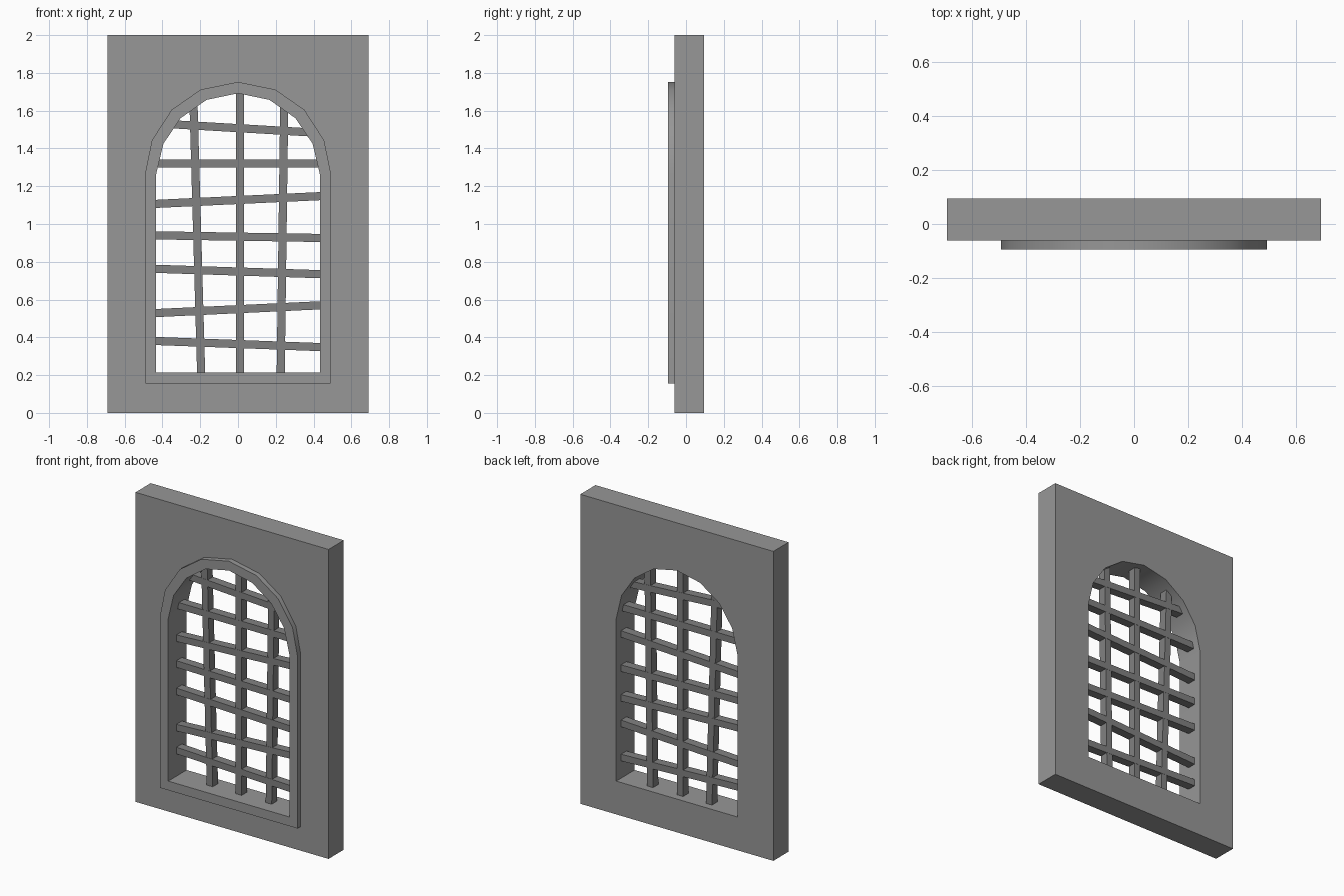
import bpy, bmesh, math
from mathutils import Vector

if "Cube" in bpy.data.objects:
    bpy.data.objects.remove(bpy.data.objects["Cube"])


def grey(name, v):
    m = bpy.data.materials.new(name)
    m.diffuse_color = (v, v, v, 1)
    m.use_nodes = True
    m.node_tree.nodes["Principled BSDF"].inputs["Base Color"].default_value = m.diffuse_color
    return m


stone = grey("stone", 0.31)
iron = grey("iron", 0.22)


def arch(half, base):
    """Closed outline: flat base plus a mirrored half arch (springing to crown)."""
    right = [(half[0][0], base)] + half
    left = [(-x, z) for x, z in reversed(right) if x > 0]
    return right + left


def plate(name, outlines, y0, y1):
    """Extruded flat plate in the XZ plane; the second outline is a hole."""
    cu = bpy.data.curves.new(name, 'CURVE')
    cu.dimensions = '2D'
    cu.fill_mode = 'BOTH'
    cu.extrude = (y1 - y0) / 2
    for pts in outlines:
        sp = cu.splines.new('POLY')
        sp.points.add(len(pts) - 1)
        for p, (x, z) in zip(sp.points, pts):
            p.co = (x, z, 0, 1)
        sp.use_cyclic_u = True
    ob = bpy.data.objects.new(name, cu)
    bpy.context.collection.objects.link(ob)
    ob.rotation_euler.x = math.pi / 2
    ob.location.y = (y0 + y1) / 2
    bpy.ops.object.select_all(action='DESELECT')
    bpy.context.view_layer.objects.active = ob
    ob.select_set(True)
    bpy.ops.object.convert(target='MESH')
    # Weld caps to sides, then smooth the arch while keeping edges sharp
    me = bpy.context.object.data
    bm = bmesh.new()
    bm.from_mesh(me)
    bmesh.ops.remove_doubles(bm, verts=bm.verts, dist=1e-4)
    bmesh.ops.recalc_face_normals(bm, faces=bm.faces)
    bm.to_mesh(me)
    bm.free()
    me.materials.clear()
    me.materials.append(stone)
    bpy.ops.object.shade_smooth_by_angle(angle=math.radians(40))


def bar(name, a, b, width, depth):
    """Square bar between two (x, z) points, set in the middle of the wall."""
    a, b = Vector((a[0], 0.0175, a[1])), Vector((b[0], 0.0175, b[1]))
    d = b - a
    bpy.ops.mesh.primitive_cube_add(size=1, location=(a + b) / 2)
    ob = bpy.context.object
    ob.name = name
    ob.scale = (d.length, depth, width)
    ob.rotation_euler.y = -math.atan2(d.z, d.x)
    ob.data.materials.append(iron)


inner = arch([(0.433, 1.265), (0.395, 1.425), (0.304, 1.56), (0.167, 1.657), (0, 1.692)], 0.215)
outer = arch([(0.491, 1.27), (0.456, 1.443), (0.351, 1.605), (0.197, 1.712), (0, 1.752)], 0.156)
slab = [(-0.69, 0), (0.69, 0), (0.69, 2), (-0.69, 2)]

# Wall slab with arched opening, and raised trim on the front
plate("wall", [slab, inner], -0.061, 0.094)
plate("window_trim", [outer, inner], -0.094, -0.061)

# Crooked horizontal bars: left and right heights
for i, (zl, zr) in enumerate([(1.531, 1.484), (1.32, 1.32), (1.106, 1.148), (0.94, 0.926),
                              (0.763, 0.734), (0.528, 0.57), (0.381, 0.348)]):
    hw = 0.40 if i == 0 else 0.445
    bar(f"cross_bar_{i}", (-hw, zl), (hw, zr), 0.043, 0.056)

# Upright bars: bottom x, top x, top height
for i, (xb, xt, zt) in enumerate([(-0.195, -0.236, 1.65), (0.011, 0.011, 1.70), (0.226, 0.245, 1.65)]):
    bar(f"upright_bar_{i}", (xb, 0.205), (xt, zt), 0.043, 0.054)
